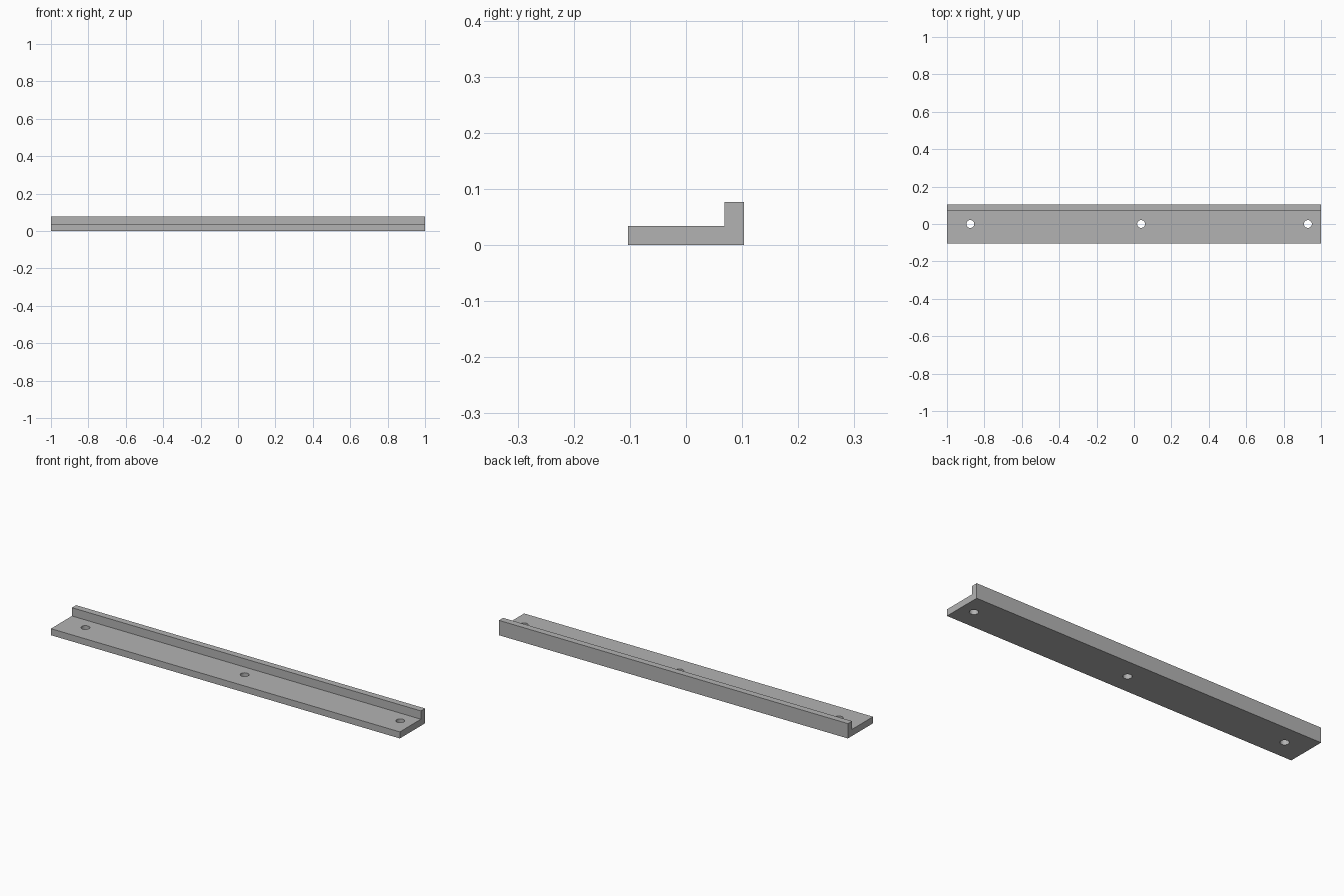
import bpy
import bmesh

default = bpy.data.objects.get("Cube")
if default:
    bpy.data.objects.remove(default, do_unlink=True)

LENGTH = 2.0
PROFILE = [(-0.103, 0), (0.103, 0), (0.103, 0.077), (0.069, 0.077), (0.069, 0.034), (-0.103, 0.034)]
HOLE_X = (-0.875, 0.038, 0.93)
HOLE_RADIUS = 0.021

# Single grey material
grey = bpy.data.materials.new("plain_grey")
grey.use_nodes = True
colour = (0.45, 0.45, 0.45, 1)
grey.diffuse_color = colour
grey.node_tree.nodes["Principled BSDF"].inputs["Base Color"].default_value = colour

# L-shaped rail: extrude the end profile along x
bm = bmesh.new()
end = bm.faces.new([bm.verts.new((-LENGTH / 2, y, z)) for y, z in PROFILE])
sweep = bmesh.ops.extrude_face_region(bm, geom=[end], use_keep_orig=True)
moved = [v for v in sweep["geom"] if isinstance(v, bmesh.types.BMVert)]
bmesh.ops.translate(bm, verts=moved, vec=(LENGTH, 0, 0))
bmesh.ops.recalc_face_normals(bm, faces=bm.faces)
mesh = bpy.data.meshes.new("angle_rail")
bm.to_mesh(mesh)
bm.free()
mesh.materials.append(grey)
rail = bpy.data.objects.new("angle_rail", mesh)
bpy.context.collection.objects.link(rail)

# Screw holes through the flat flange
for x in HOLE_X:
    bpy.ops.mesh.primitive_cylinder_add(vertices=32, radius=HOLE_RADIUS, depth=0.2, location=(x, 0, 0))
    cutter = bpy.context.object
    cutter.name = "hole_cutter"
    cutter.hide_render = True
    cutter.data.materials.append(grey)
    cut = rail.modifiers.new("screw_hole", "BOOLEAN")
    cut.operation = "DIFFERENCE"
    cut.solver = "EXACT"
    cut.object = cutter
    bpy.context.view_layer.objects.active = rail
    bpy.ops.object.modifier_apply(modifier=cut.name)
    bpy.data.objects.remove(cutter, do_unlink=True)

# Smooth hole walls, crisp rail edges
rail.select_set(True)
bpy.context.view_layer.objects.active = rail
bpy.ops.object.shade_smooth_by_angle()
